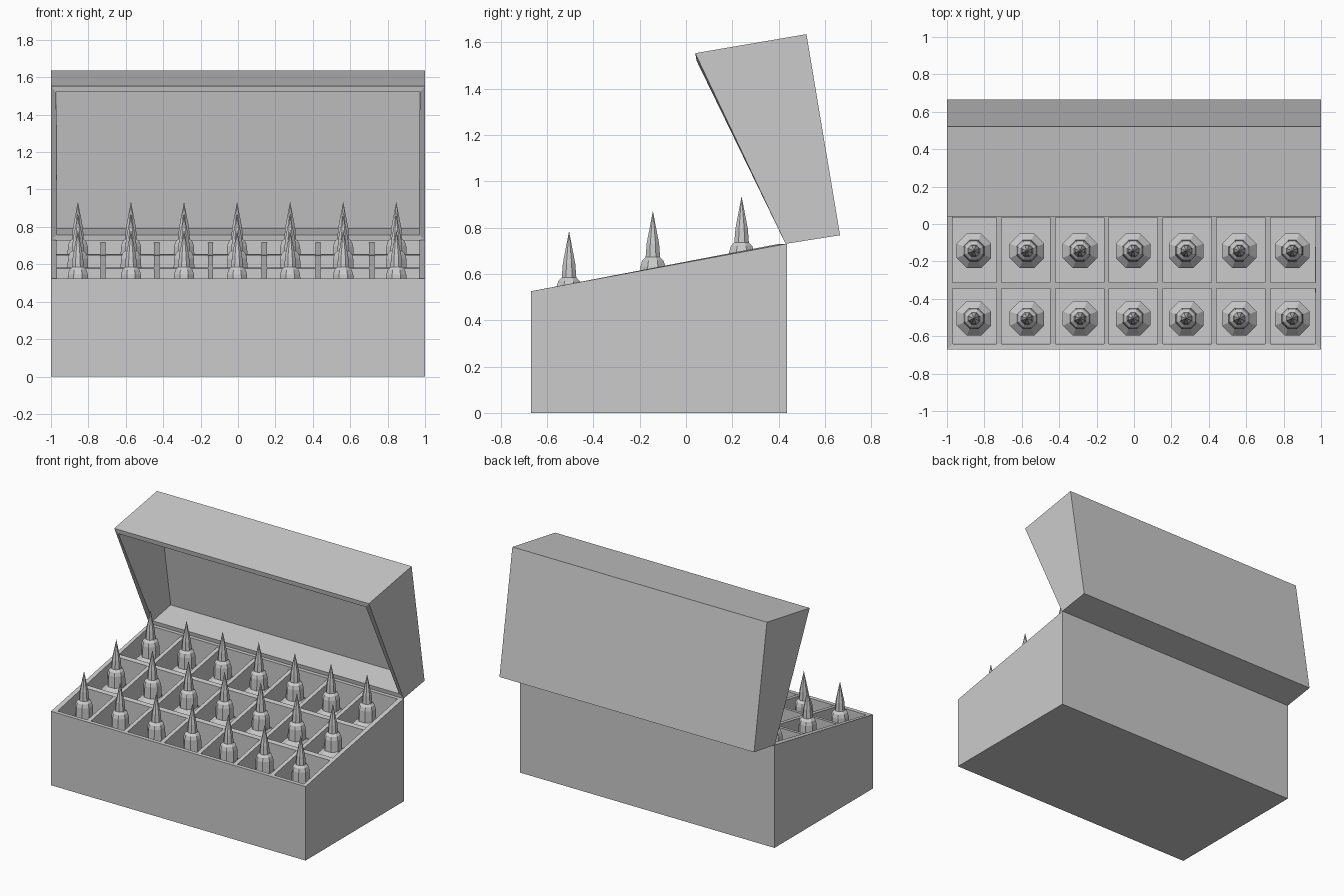
import bpy, bmesh
from math import pi, cos, sin

if "Cube" in bpy.data.objects:
    bpy.data.objects.remove(bpy.data.objects["Cube"])


def add_object(name, bm):
    bmesh.ops.recalc_face_normals(bm, faces=bm.faces[:])
    mesh = bpy.data.meshes.new(name)
    bm.to_mesh(mesh)
    bm.free()
    obj = bpy.data.objects.new(name, mesh)
    bpy.context.collection.objects.link(obj)
    return obj


def prism(name, profile, x0, x1, wall=0, open_edge=None):
    """Extrude a (y, z) profile along x; optionally open one edge and hollow it."""
    bm = bmesh.new()
    a = [bm.verts.new((x0, y, z)) for y, z in profile]
    b = [bm.verts.new((x1, y, z)) for y, z in profile]
    bm.faces.new(a)
    bm.faces.new(b[::-1])
    n = len(profile)
    sides = [bm.faces.new((a[i], a[(i + 1) % n], b[(i + 1) % n], b[i])) for i in range(n)]
    bmesh.ops.recalc_face_normals(bm, faces=bm.faces[:])
    if open_edge is not None:
        bmesh.ops.delete(bm, geom=[sides[open_edge]], context='FACES_ONLY')
    obj = add_object(name, bm)
    if wall:
        mod = obj.modifiers.new("walls", 'SOLIDIFY')
        mod.thickness = wall
        mod.offset = -1
        mod.use_even_offset = True
    return obj


def rim(y):
    return 0.525 + 0.205 * (y + 0.67) / 1.105


# Sloped open box and tilted-back lid
prism("box_base", [(-0.67, 0), (0.435, 0), (0.435, 0.73), (-0.67, 0.525)], -1, 1, 0.03, 2)
prism("lid", [(0.43, 0.73), (0.665, 0.767), (0.52, 1.635), (0.04, 1.553)], -1, 1, 0.03, 3)

# Dividers between columns and rows
DROP = 0.008
y0, y1 = -0.645, 0.41
for i in range(6):
    x = -0.722 + 0.2875 * i
    prism(f"column_divider_{i+1}",
          [(y0, 0.02), (y1, 0.02), (y1, rim(y1) - DROP), (y0, rim(y0) - DROP)],
          x - 0.014, x + 0.014)
for i, y in enumerate((-0.33, 0.05)):
    a, b = y - 0.016, y + 0.016
    prism(f"row_divider_{i+1}",
          [(a, 0.02), (b, 0.02), (b, rim(b) - DROP + 0.001), (a, rim(a) - DROP + 0.001)],
          -0.975, 0.975)

# Stepped floors that lift the rear rows of bottles
prism("middle_step", [(-0.33, 0.02), (0.05, 0.02), (0.05, 0.12), (-0.33, 0.12)], -0.975, 0.975)
prism("rear_step", [(0.05, 0.02), (0.41, 0.02), (0.41, 0.185), (0.05, 0.185)], -0.975, 0.975)

# Eight-sided dropper bottle, turned from a half profile (radius, z below tip)
PROFILE = [(0.029, -0.14), (0.034, -0.2), (0.05, -0.215), (0.058, -0.24),
           (0.061, -0.32), (0.1, -0.36), (0.1, -0.75)]
bm = bmesh.new()
tip = bm.verts.new((0, 0, 0))
rings = [[bm.verts.new((r * cos(pi / 8 + k * pi / 4), r * sin(pi / 8 + k * pi / 4), z))
          for k in range(8)] for r, z in PROFILE]
for k in range(8):
    j = (k + 1) % 8
    bm.faces.new((tip, rings[0][k], rings[0][j]))
    for up, low in zip(rings, rings[1:]):
        bm.faces.new((up[k], low[k], low[j], up[j]))
bm.faces.new(rings[-1])
bottle = add_object("bottle_1_1", bm)

# Three rows of seven bottles
for r, (y, z) in enumerate(((-0.505, 0.785), (-0.143, 0.872), (0.24, 0.935))):
    for c in range(7):
        obj = bottle
        if r or c:
            obj = bpy.data.objects.new(f"bottle_{r+1}_{c+1}", bottle.data)
            bpy.context.collection.objects.link(obj)
        obj.location = (-0.856 + 0.2837 * c, y, z)
